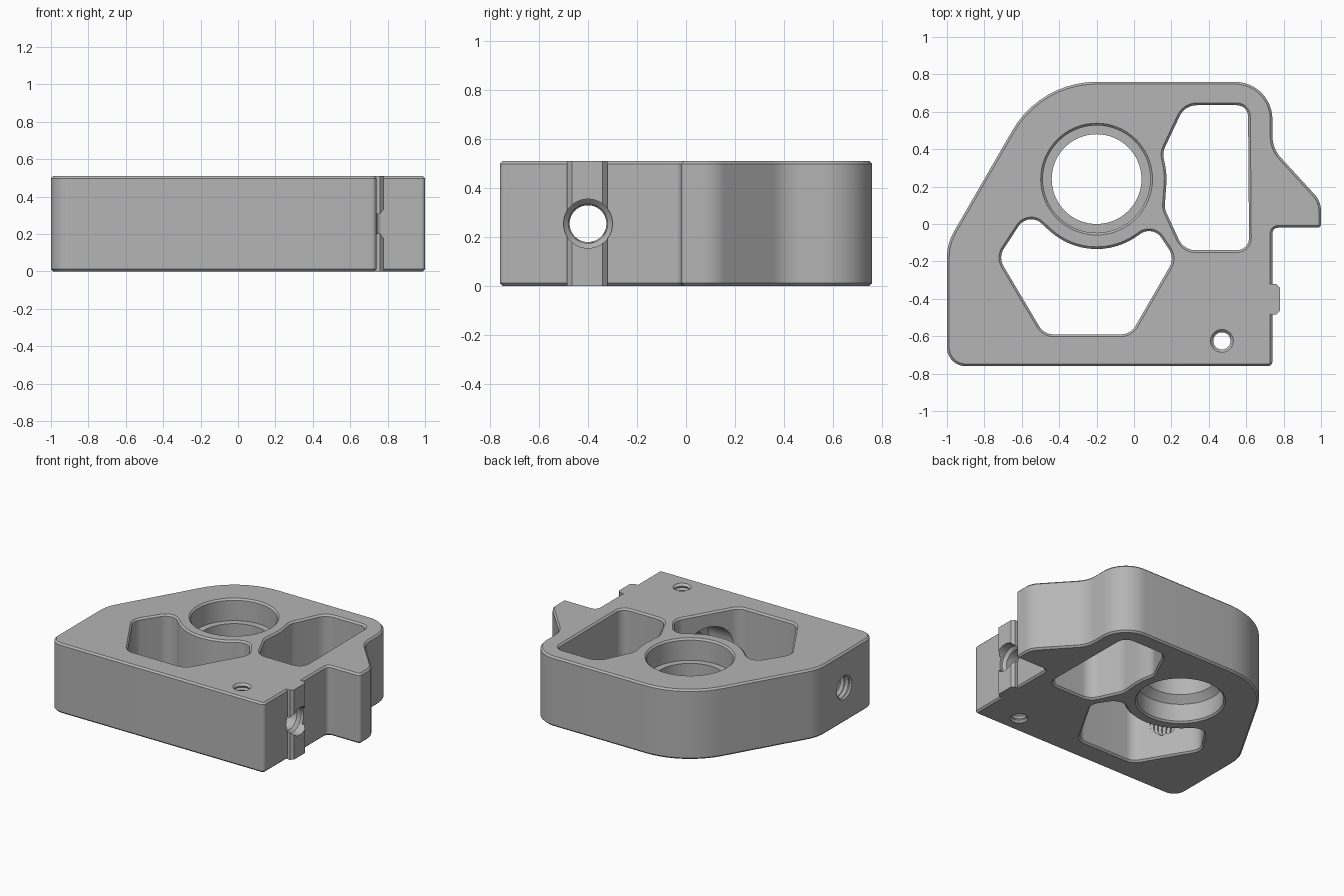
import bpy, bmesh
from math import atan2, asin, sin, cos, pi, hypot, ceil, tau
from mathutils import Matrix, Vector

cube = bpy.data.objects.get("Cube")
if cube:
    bpy.data.objects.remove(cube, do_unlink=True)

H, CH = 0.51, 0.012          # plate height and edge chamfer
BORE = (-0.2, 0.24)          # main bore centre

metal = bpy.data.materials.new("grey_metal")
metal.use_nodes = True
grey = (0.46, 0.46, 0.46, 1)
metal.diffuse_color = grey
metal.node_tree.nodes["Principled BSDF"].inputs["Base Color"].default_value = grey


def section(circles):
    """Counter-clockwise outline of tangent arcs; a negative radius is a concave arc.
    Returns (x, y, radius, heading) samples so the outline can be offset exactly."""
    n = len(circles)
    if n == 1:
        x, y, r = circles[0]
        return [(x, y, r, tau * k / 64) for k in range(64)]
    heads = []
    for i, (x, y, r) in enumerate(circles):
        x2, y2, r2 = circles[(i + 1) % n]
        dx, dy = x2 - x, y2 - y
        q = (r2 - r) / hypot(dx, dy)
        heads.append(atan2(dy, dx) - asin(max(-1, min(1, q))))
    out = []
    for i, (x, y, r) in enumerate(circles):
        start = heads[i - 1]
        turn = (heads[i] - start) % tau if r > 0 else -((start - heads[i]) % tau)
        steps = max(2, ceil(abs(turn) / (pi / 30)))
        out += [(x, y, r, start + turn * k / steps) for k in range(steps + 1)]
    return out


def loft(name, circles, rings, matrix=None):
    """Solid through (height, offset) rings of one outline."""
    samples = section(circles)
    bm = bmesh.new()
    loops = [[bm.verts.new((x + (r + off) * sin(a), y - (r + off) * cos(a), z))
              for x, y, r, a in samples] for z, off in rings]
    n = len(samples)
    for low, high in zip(loops, loops[1:]):
        for k in range(n):
            j = (k + 1) % n
            bm.faces.new((low[k], low[j], high[j], high[k]))
    bm.faces.new(loops[0][::-1])
    bm.faces.new(loops[-1])
    if matrix:
        bm.transform(matrix)
    return finish(name, bm)


def finish(name, bm):
    bmesh.ops.recalc_face_normals(bm, faces=bm.faces)
    mesh = bpy.data.meshes.new(name)
    bm.to_mesh(mesh)
    bm.free()
    mesh.materials.append(metal)
    obj = bpy.data.objects.new(name, mesh)
    bpy.context.collection.objects.link(obj)
    return obj


def combine(target, tool, operation):
    tool.hide_render = True
    mod = target.modifiers.new(tool.name, 'BOOLEAN')
    mod.operation, mod.solver, mod.object = operation, 'EXACT', tool
    bpy.context.view_layer.objects.active = target
    bpy.ops.object.modifier_apply(modifier=mod.name)
    bpy.data.objects.remove(tool, do_unlink=True)


def thread(start, end, pitch, depth):
    """Zigzag rings for a threaded hole."""
    count = int((end - start) / pitch)
    rings = []
    for k in range(count):
        rings += [(start + k * pitch, 0), (start + (k + 0.5) * pitch, depth)]
    return rings + [(start + count * pitch, 0)]


# Plate with chamfered rims and a side tab
outline = [(-0.9, -0.66, 0.1), (0.715, -0.735, 0.025), (0.77, -0.05, -0.03),
           (0.98, 0, 0.02), (0.87, 0.07, 0.13), (0.91, 0.47, -0.17),
           (0.54, 0.56, 0.2), (*BORE, 0.52), (-0.72, -0.18, 0.28)]
plate = loft("bracket_plate", outline, [(0, -CH), (CH, 0), (H - CH, 0), (H, -CH)])

# Vertical rail on the side face
bm = bmesh.new()
rail_points = [(0.7, -0.485), (0.76, -0.485), (0.78, -0.465),
               (0.78, -0.34), (0.76, -0.32), (0.7, -0.32)]
base = bm.faces.new([bm.verts.new((x, y, 0)) for x, y in rail_points])
top = bmesh.ops.extrude_face_region(bm, geom=[base])["geom"]
bmesh.ops.translate(bm, vec=Vector((0, 0, H)),
                    verts=[v for v in top if isinstance(v, bmesh.types.BMVert)])
combine(plate, finish("rail", bm), 'UNION')

# Two through pockets that curve around the bore wall
neck = (*BORE, -0.374)
lower_pocket = [(-0.43, -0.5, 0.09), (-0.07, -0.5, 0.09), (0.112, -0.185, 0.09),
                (0.08, -0.118, 0.08), neck, (-0.55, -0.055, 0.08), (-0.62, -0.18, 0.09)]
side_pocket = [(0.55, -0.075, 0.065), (0.55, 0.575, 0.06), (0.335, 0.535, 0.1),
               (0.257, 0.37, 0.1), neck, (0.265, 0.1, 0.1), (0.33, -0.04, 0.1)]
flare = 0.02
through = [(-flare, CH + flare), (CH, 0), (H - CH, 0), (H + flare, CH + flare)]
for name, shape in (("lower_pocket", lower_pocket), ("side_pocket", side_pocket)):
    combine(plate, loft(name, shape, through), 'DIFFERENCE')

# Main bore, counterbored from both faces
step = 0.047
bore_rings = [(-flare, step + CH + flare), (CH, step), (0.14, step), (0.187, 0),
              (0.35, 0), (0.35, step), (H - CH, step), (H + flare, step + CH + flare)]
combine(plate, loft("main_bore", [(*BORE, 0.24)], bore_rings), 'DIFFERENCE')

# Small vertical threaded hole
small = [(-flare, 0.035)] + thread(0.015, 0.5, 0.03, 0.01) + [(H + flare, 0.035)]
combine(plate, loft("small_hole", [(0.47, -0.625, 0.046)], small), 'DIFFERENCE')

# Cross hole: smooth with a spotface on one side, threaded on the other
along_x = Matrix.Translation((0, -0.4, 0.255)) @ Matrix.Rotation(pi / 2, 4, 'Y')
smooth_rings = [(-0.05, 0.07), (0.2, 0.07), (0.2, 0), (0.7, 0), (0.72, 0.02), (0.8, 0.02)]
combine(plate, loft("cross_hole", [(0, 0, 0.08)], smooth_rings, along_x), 'DIFFERENCE')
threaded_rings = [(-1.02, 0.032)] + thread(-0.988, -0.5, 0.035, 0.014)
combine(plate, loft("threaded_hole", [(0, 0, 0.075)], threaded_rings, along_x), 'DIFFERENCE')

# Smooth arcs, crisp edges
bpy.ops.object.select_all(action='DESELECT')
plate.select_set(True)
bpy.context.view_layer.objects.active = plate
bpy.ops.object.shade_smooth_by_angle(angle=pi / 6)
